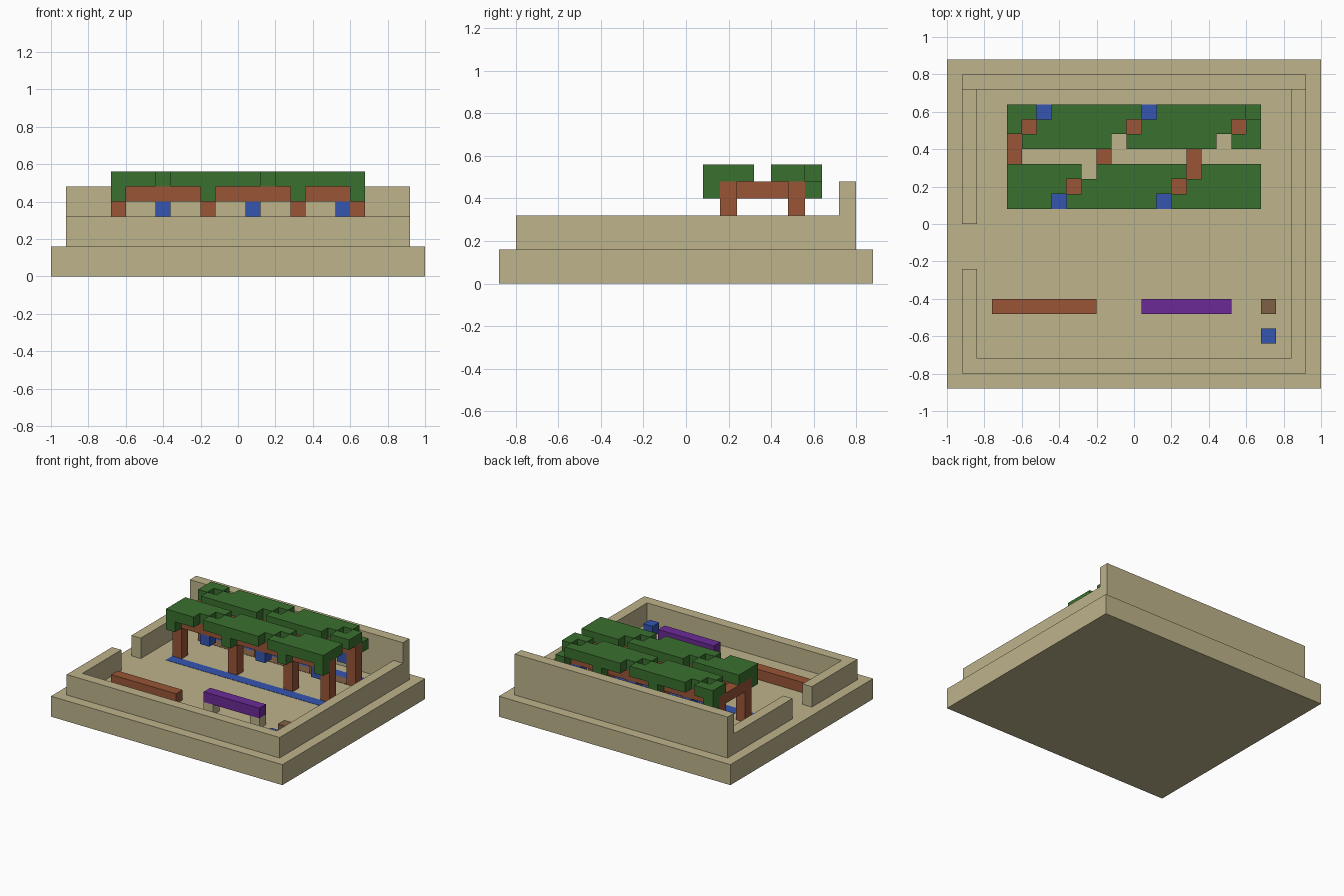
import bpy, bmesh
from mathutils import Vector

cube = bpy.data.objects.get("Cube")
if cube:
    bpy.data.objects.remove(cube, do_unlink=True)

U = 0.08  # size of one block


def material(name, hex_code):
    srgb = [int(hex_code[k:k + 2], 16) / 255 for k in range(0, 6, 2)]
    lin = [c / 12.92 if c <= 0.04045 else ((c + 0.055) / 1.055) ** 2.4 for c in srgb]
    mat = bpy.data.materials.new(name)
    mat.use_nodes = True
    mat.diffuse_color = (*lin, 1)
    mat.node_tree.nodes["Principled BSDF"].inputs["Base Color"].default_value = (*lin, 1)
    return mat


sand = material("sandstone", "BDB38B")
leaf = material("leaf green", "3A702F")
blue = material("blue", "3555B0")
wood = material("red brown wood", "985536")
soil = material("dull brown", "7F6045")
violet = material("purple", "6B2A96")


def finish(name, bm, mat):
    mesh = bpy.data.meshes.new(name)
    bm.to_mesh(mesh)
    bm.free()
    mesh.materials.append(mat)
    obj = bpy.data.objects.new(name, mesh)
    bpy.context.collection.objects.link(obj)
    return obj


def box(name, mat, x, y, z):
    """Box from (low, high) ranges on each axis."""
    bm = bmesh.new()
    bmesh.ops.create_cube(bm, size=1)
    for v in bm.verts:
        v.co = Vector([(lo + hi) / 2 + c * (hi - lo) for c, (lo, hi) in zip(v.co, (x, y, z))])
    return finish(name, bm, mat)


def span(start, length=U):
    return (start, start + length)


# Plinth and courtyard walls
FLOOR, LOW, HIGH = 0.16, 0.32, 0.48
box("plinth", sand, (-1, 1), (-0.88, 0.88), (0, FLOOR))
box("back_wall", sand, (-0.92, 0.92), (0.72, 0.8), (FLOOR, HIGH))
box("front_wall", sand, (-0.92, 0.92), (-0.8, -0.72), (FLOOR, LOW))
box("left_wall", sand, (0.84, 0.92), (-0.72, 0.72), (FLOOR, LOW))
box("right_wall_rear", sand, (-0.92, -0.84), (0, 0.72), (FLOOR, LOW))
box("right_wall_front", sand, (-0.92, -0.84), (-0.72, -0.24), (FLOOR, LOW))

# Water channels and soil bed, flush with the floor
PERGOLA = (-0.68, 0.68)
strip = (FLOOR - 0.005, FLOOR + 0.002)
box("front_channel", blue, PERGOLA, span(0.08), strip)
box("back_channel", blue, PERGOLA, span(0.56), strip)
box("soil_bed", soil, PERGOLA, span(0.48), strip)

# Pergola frame, hanging flowers and drooping leaves
posts = [-0.68, -0.20, 0.28, 0.60]
for side, y, droop_y in (("front", 0.16, 0.08), ("back", 0.48, 0.56)):
    box(side + "_beam", wood, PERGOLA, span(y), (0.40, 0.48))
    for x in posts:
        box(side + "_post", wood, span(x), span(y), (FLOOR, 0.40))
        box(side + "_drooping_leaves", leaf, span(x), span(droop_y), (0.40, 0.48))
    for x in (-0.44, 0.04, 0.52):
        box(side + "_hanging_flower", blue, span(x), span(y), (0.32, 0.40))
for x in posts[:3]:
    box("cross_beam", wood, span(x), (0.24, 0.48), (0.40, 0.48))


def canopy(name, first_row):
    """Leaf slab three blocks deep with a diagonal pattern of gaps."""
    bm = bmesh.new()
    corners = {}

    def corner(i, j):
        if (i, j) not in corners:
            corners[i, j] = bm.verts.new((i * U - 1, j * U - 0.88, 0.48))
        return corners[i, j]

    for i in range(4, 21):
        for j in range(first_row, first_row + 3):
            if (i - j) % 7 != 2:
                bm.faces.new([corner(i, j), corner(i + 1, j),
                              corner(i + 1, j + 1), corner(i, j + 1)])
    top = bmesh.ops.extrude_face_region(bm, geom=bm.faces[:], use_keep_orig=True)["geom"]
    bmesh.ops.translate(bm, vec=(0, 0, U),
                        verts=[g for g in top if isinstance(g, bmesh.types.BMVert)])
    bmesh.ops.recalc_face_normals(bm, faces=bm.faces[:])
    return finish(name, bm, leaf)


canopy("front_canopy", 12)
canopy("back_canopy", 16)

# Furniture in the open court
ROW = (-0.48, -0.40)
box("long_bench", wood, (-0.76, -0.20), ROW, (FLOOR, 0.24))
box("table_top", violet, (0.04, 0.52), ROW, (0.24, LOW))
for x in (0.04, 0.44):
    box("table_leg", sand, span(x), ROW, (FLOOR, 0.24))
box("stool", soil, span(0.68), ROW, (FLOOR, 0.24))
box("blue_pot", blue, span(0.68), span(-0.64), (FLOOR, 0.24))
